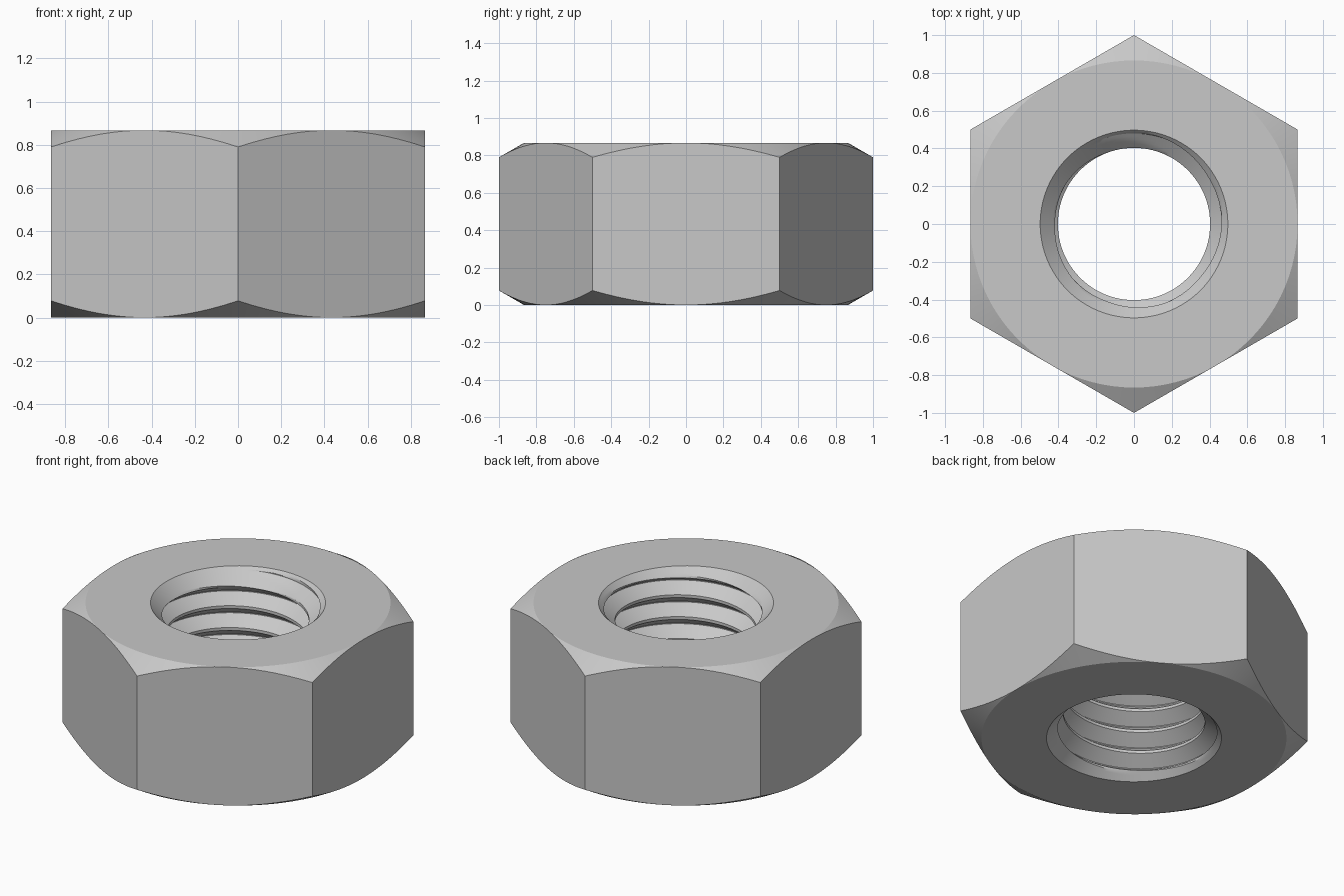
import bpy, bmesh, math

if "Cube" in bpy.data.objects:
    bpy.data.objects.remove(bpy.data.objects["Cube"])

N = 96                 # columns around the axis
H = 0.867              # nut height
FLAT = 0.866           # centre to flat
R_MIN, R_MAX, R_SINK = 0.403, 0.48, 0.497   # thread crest, thread root, countersink mouth
PITCH, PHASE = 0.137, 0.055

steel = bpy.data.materials.new("steel_grey")
steel.diffuse_color = (0.58, 0.58, 0.58, 1)
steel.use_nodes = True
steel.node_tree.nodes["Principled BSDF"].inputs["Base Color"].default_value = steel.diffuse_color


def make_object(name, columns):
    """Skin neighbouring columns of points into one smooth-by-angle mesh."""
    bm = bmesh.new()
    cols = [[bm.verts.new(p) for p in col] for col in columns]
    for a, b in zip(cols, cols[1:]):
        for j in range(len(a) - 1):
            bm.faces.new((a[j], b[j], b[j + 1], a[j + 1]))
    bmesh.ops.remove_doubles(bm, verts=bm.verts, dist=1e-5)
    bmesh.ops.dissolve_degenerate(bm, dist=1e-6, edges=bm.edges)
    bm.normal_update()
    mesh = bpy.data.meshes.new(name)
    bm.to_mesh(mesh)
    bm.free()
    mesh.materials.append(steel)
    obj = bpy.data.objects.new(name, mesh)
    bpy.context.collection.objects.link(obj)
    bpy.ops.object.select_all(action='DESELECT')
    obj.select_set(True)
    bpy.context.view_layer.objects.active = obj
    bpy.ops.object.shade_smooth_by_angle(angle=math.radians(25))
    return obj


def polar(r, t, z):
    return (r * math.cos(t), r * math.sin(t), z)


# Hexagonal body: bottom face, conical chamfer, flat side, chamfer, top face
body = []
for i in range(N + 1):
    t = 2 * math.pi * i / N
    off = (t + math.pi / 6) % (math.pi / 3) - math.pi / 6    # angle from nearest flat centre
    r = FLAT / math.cos(off)
    c = (r - FLAT) * math.tan(math.radians(30))
    profile = [(R_SINK, 0), (FLAT, 0), (r, c), (r, H - c), (FLAT, H), (R_SINK, H)]
    body.append([polar(pr, t, pz) for pr, pz in profile])
make_object("hex_body", body)

# Threaded bore: one pitch of thread profile (height, radius), subdivided
keys = [(-0.009, R_MIN), (0.009, R_MIN), (0.066, R_MAX), (0.071, R_MAX), (PITCH - 0.009, R_MIN)]
SUB = 5
pitch_rows = []
for (z0, r0), (z1, r1) in zip(keys, keys[1:]):
    for s in range(SUB):
        f = s / SUB
        pitch_rows.append((z0 + (z1 - z0) * f, r0 + (r1 - r0) * f))

bore = []
for i in range(N + 1):
    t = 2 * math.pi * i / N
    col = []
    for k in range(-3, 8):
        for dz, r in pitch_rows:
            z = PHASE + PITCH * (k + i / N) + dz
            z = min(max(z, 0), H)
            sink = R_SINK - min(z, H - z)      # 45 degree countersinks at both ends
            col.append(polar(min(max(r, sink), R_SINK), t, z))
    bore.append(col[::-1])
make_object("threaded_bore", bore)
